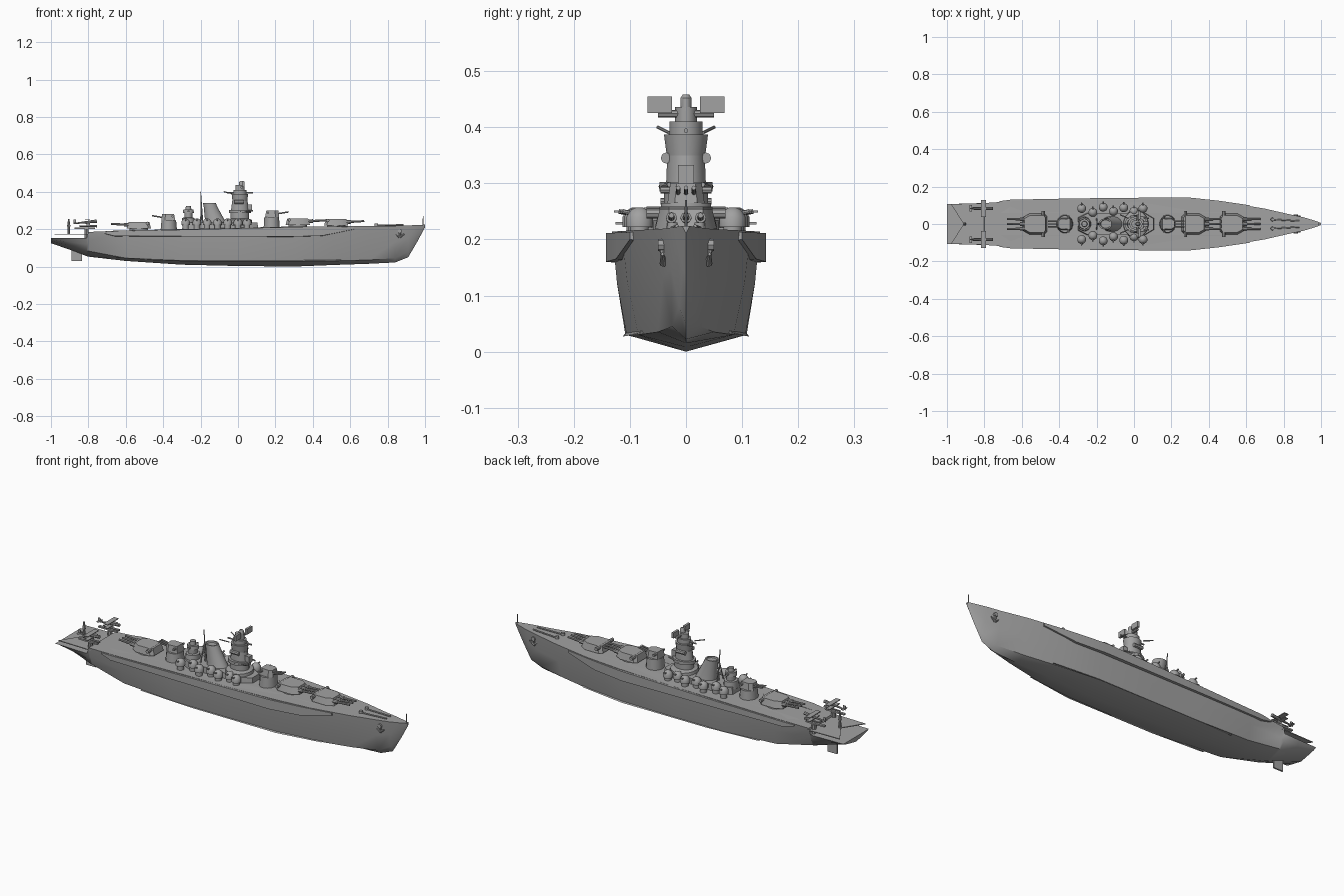
import bpy, bmesh, math
from mathutils import Vector

if "Cube" in bpy.data.objects:
    bpy.data.objects.remove(bpy.data.objects["Cube"], do_unlink=True)

naval_grey = bpy.data.materials.new("naval_grey")
naval_grey.use_nodes = True
GREY = (.36, .36, .36, 1)
naval_grey.diffuse_color = GREY
naval_grey.node_tree.nodes["Principled BSDF"].inputs["Base Color"].default_value = GREY
SIDES = (("right", -1), ("left", 1))


def finish(name, bm, angle=35):
    bmesh.ops.remove_doubles(bm, verts=bm.verts, dist=.0001)
    bmesh.ops.recalc_face_normals(bm, faces=bm.faces)
    mesh = bpy.data.meshes.new(name)
    bm.to_mesh(mesh)
    bm.free()
    obj = bpy.data.objects.new(name, mesh)
    bpy.context.collection.objects.link(obj)
    mesh.materials.append(naval_grey)
    bpy.ops.object.select_all(action='DESELECT')
    obj.select_set(True)
    bpy.context.view_layer.objects.active = obj
    bpy.ops.object.shade_smooth_by_angle(angle=math.radians(angle))
    return obj


def loft(name, rings, angle=35):
    """Skin a list of closed rings and cap both ends."""
    bm = bmesh.new()
    loops = [[bm.verts.new(point) for point in ring] for ring in rings]
    count = len(loops[0])
    for low, high in zip(loops, loops[1:]):
        for i in range(count):
            j = (i + 1) % count
            bm.faces.new((low[i], low[j], high[j], high[i]))
    bm.faces.new(loops[0])
    bm.faces.new(loops[-1])
    return finish(name, bm, angle)


def stack(name, x, y, tiers, lean=0, sides=16):
    """Oval tiers (height, x radius, y radius), optionally leaning along x."""
    base = tiers[0][0]
    turns = [math.tau * (i + .5) / sides for i in range(sides)]
    return loft(name, [[(x + lean * (z - base) + rx * math.cos(t), y + ry * math.sin(t), z)
                        for t in turns] for z, rx, ry in tiers])


def block(name, outline, low, high, taper=1):
    """Plan outline extruded upward with a tapered top."""
    middle = sum(p[0] for p in outline) / len(outline)
    return loft(name, [[(x, y, low) for x, y in outline],
                       [(middle + (x - middle) * taper, y * taper, high) for x, y in outline]])


def box(name, center, size):
    bm = bmesh.new()
    bmesh.ops.create_cube(bm, size=1)
    for v in bm.verts:
        v.co = Vector(center) + v.co * Vector(size)
    return finish(name, bm)


def rod(name, start, end, radius, tip=None, sides=8):
    start, end = Vector(start), Vector(end)
    axis = end - start
    bm = bmesh.new()
    bmesh.ops.create_cone(bm, cap_ends=True, segments=sides, radius1=radius,
                          radius2=tip or radius, depth=axis.length)
    turn = axis.to_track_quat('Z', 'Y')
    for v in bm.verts:
        v.co = turn @ v.co + (start + end) / 2
    return finish(name, bm)


# Hull: x, deck half width, deck height, chine half width, chine height, keel height
stations = [
    (-1, .107, .152, .06, .137, .125), (-.9, .109, .152, .07, .11, .09),
    (-.81, .112, .152, .08, .085, .056), (-.8, .112, .185, .08, .083, .053),
    (-.6, .125, .193, .1, .045, .03), (-.3, .128, .2, .108, .032, .01),
    (0, .13, .205, .108, .03, .003), (.3, .132, .214, .106, .03, 0),
    (.5, .115, .215, .085, .03, .008), (.7, .082, .217, .05, .035, .015),
    (.84, .05, .218, .025, .045, .022), (.91, .035, .22, .012, .08, .05),
    (.96, .02, .222, .006, .15, .135), (1, .006, .224, .002, .215, .21)]
rings = []
for x, w, deck, c, chine, keel in stations:
    half = [(w, deck), (c + (w - c) * .65, (deck + chine) / 2), (c, chine)]
    rings.append([(x, y, z) for y, z in half] + [(x, 0, keel)]
                 + [(x, -y, z) for y, z in reversed(half)])
loft("hull", rings, 40)

# Raised stern deck plate with a notched end
block("stern_deck", [(-.79, .111), (-.98, .107), (-.91, 0), (-.98, -.107), (-.79, -.111)],
      .171, .175)

# Armour belts and bilge keels along both sides
for side, s in SIDES:
    belt = []
    for x, w, low, high in ((-.72, .122, .178, .188), (-.66, .13, .163, .192),
                            (-.3, .137, .162, .2), (.28, .143, .16, .214),
                            (.45, .125, .165, .215), (.62, .1, .2, .216)):
        belt.append([(x, s * .06, high), (x, s * w, high - .003),
                     (x, s * w, low), (x, s * .06, low - .006)])
    loft(side + "_armour_belt", belt, 20)
    loft(side + "_bilge_keel", [[(x, s * (w - .012), .04), (x, s * w, z), (x, s * (w - .012), .034)]
                                for x, w, z in ((-.5, .106, .036), (-.2, .112, .028),
                                                (.3, .112, .027), (.55, .085, .033))])


# Main gun turrets
def turret(name, x, deck, d):
    stack(name + "_barbette", x, 0, [(deck - .03, .05, .048), (deck + .01, .05, .048)])
    plan = [(-.065, -.04), (-.05, -.055), (.03, -.055), (.065, -.035),
            (.065, .035), (.03, .055), (-.05, .055), (-.065, .04)]
    block(name + "_gunhouse", [(x + d * px, py) for px, py in plan], deck + .007, deck + .042, .85)
    rod(name + "_rangefinder", (x - d * .045, -.07, deck + .034), (x - d * .045, .07, deck + .034), .009)
    for i in (-1, 0, 1):
        rod(name + "_barrel", (x + d * .05, i * .026, deck + .026),
            (x + d * .15, i * .026, deck + .031), .007, .005)
        rod(name + "_barrel_sleeve", (x + d * .05, i * .026, deck + .026),
            (x + d * .08, i * .026, deck + .027), .01)


turret("forward_turret", .525, .212, 1)
turret("raised_turret", .32, .216, 1)
turret("aft_turret", -.53, .197, -1)


# Secondary gun turrets on round pedestals
def small_turret(name, x, top, d):
    stack(name + "_pedestal", x, 0, [(.19, .045, .05), (top - .035, .04, .045)])
    block(name + "_gunhouse", [(x + d * px, py) for px, py in
                               ((-.035, -.03), (.02, -.033), (.04, -.02),
                                (.04, .02), (.02, .033), (-.035, .03))], top - .035, top, .85)
    for i in (-1, 0, 1):
        rod(name + "_barrel", (x + d * .03, i * .014, top - .018), (x + d * .09, i * .014, top - .008), .004)
    rod(name + "_rangefinder", (x - d * .02, -.045, top - .012), (x - d * .02, .045, top - .012), .006)


small_turret("forward_secondary", .18, .3, 1)
small_turret("aft_secondary", -.37, .28, -1)

# Deckhouse
block("deckhouse", [(-.3, -.035), (-.25, -.06), (.06, -.06), (.11, -.03),
                    (.11, .03), (.06, .06), (-.25, .06), (-.3, .035)], .19, .235, .97)

# Main tower with bridge tiers
stack("bridge_tower", .01, 0, [
    (.22, .07, .075), (.25, .065, .072), (.256, .05, .04), (.285, .05, .04),
    (.285, .06, .048), (.302, .06, .048), (.302, .048, .036), (.35, .042, .034),
    (.35, .04, .035), (.387, .045, .04), (.387, .035, .03), (.41, .035, .03),
    (.41, .025, .02), (.436, .025, .02)])
stack("tower_director", .02, 0, [(.43, .015, .01), (.452, .014, .01), (.458, .008, .006)])
rod("tower_rangefinder", (.02, -.05, .424), (.02, .05, .424), .007)
rod("tower_yard", (-.06, 0, .394), (.08, 0, .394), .004)
box("bridge_front", (.06, 0, .315), (.03, .028, .035))
for side, s in SIDES:
    box(side + "_radar_panel", (.03, s * .047, .44), (.012, .044, .029))
    rod(side + "_bridge_lamp", (-.02, s * .035, .345), (.03, s * .035, .345), .01)
    rod(side + "_bridge_gun", (.01, s * .045, .294), (.08, s * .03, .298), .004)
    rod(side + "_tower_strut", (-.03, s * .03, .39), (-.075, s * .05, .4), .003)

# Funnel and masts
stack("funnel", -.115, 0, [(.22, .06, .045), (.255, .052, .037), (.32, .037, .032),
                           (.34, .035, .03), (.34, .028, .024), (.333, .026, .022)], lean=-.32)
rod("main_mast", (-.19, 0, .23), (-.2, 0, .4), .005, .002)
for side, s in SIDES:
    rod(side + "_mast_leg", (-.2, s * .03, .23), (-.197, 0, .33), .003)

# Aft control tower
stack("aft_tower", -.265, 0, [(.22, .036, .04), (.26, .034, .035), (.262, .022, .025),
                              (.285, .022, .025), (.285, .03, .028), (.305, .028, .026),
                              (.305, .016, .016), (.325, .014, .014)])
rod("aft_rangefinder", (-.265, -.04, .296), (-.265, .04, .296), .006)

# Round anti-aircraft mounts along the deckhouse
for side, s in SIDES:
    for x, y in ((-.28, .083), (-.22, .062), (-.165, .09), (-.11, .068), (-.055, .087),
                 (0, .068), (.048, .083)):
        stack(side + "_gun_tub", x, s * y, [(.19, .017, .017), (.222, .017, .017),
                                            (.222, .024, .024), (.24, .024, .024),
                                            (.252, .016, .016), (.257, .006, .006)], sides=12)
        rod(side + "_light_gun", (x, s * y, .243), (x, s * (y + .03), .25), .004)

# Seaplanes on catapults and stern crane
for side, s in SIDES:
    y = s * .083
    rod(side + "_catapult_post", (-.81, y, .15), (-.81, y, .2), .012)
    box(side + "_catapult", (-.82, y, .205), (.11, .014, .008))
    rod(side + "_plane_body", (-.755, y, .243), (-.88, y, .23), .009, .003)
    box(side + "_plane_wing", (-.805, y, .25), (.026, .09, .004))
    box(side + "_plane_lower_wing", (-.805, y, .229), (.022, .085, .004))
    box(side + "_plane_tailplane", (-.872, y, .234), (.014, .035, .003))
    box(side + "_plane_fin", (-.873, y, .242), (.014, .003, .018))
    rod(side + "_plane_float", (-.755, y, .216), (-.85, y, .216), .006, .003)
    box(side + "_float_strut", (-.8, y, .225), (.02, .004, .02))
rod("stern_crane", (-.905, 0, .172), (-.905, 0, .255), .008, .003)
rod("crane_arm", (-.905, 0, .215), (-.905, 0, .25), .009, .004)

# Rudder
box("rudder", (-.862, 0, .068), (.055, .008, .075))

# Bow fittings: chains, anchors, breakwater and jackstaff
for side, s in SIDES:
    rod(side + "_anchor_chain", (.74, s * .024, .22), (.885, s * .016, .223), .004)
    stack(side + "_capstan", .74, s * .024, [(.21, .01, .01), (.23, .009, .009)])
    rod(side + "_anchor_shank", (.865, s * .044, .195), (.865, s * .037, .158), .006)
    for d in (-1, 1):
        rod(side + "_anchor_fluke", (.865, s * .04, .157), (.865 + d * .024, s * .042, .174), .007, .003)
    rod(side + "_hawse_pipe", (.865, s * .03, .19), (.865, s * .05, .19), .011)
rod("jackstaff", (.99, 0, .215), (.99, 0, .27), .003, .002)
